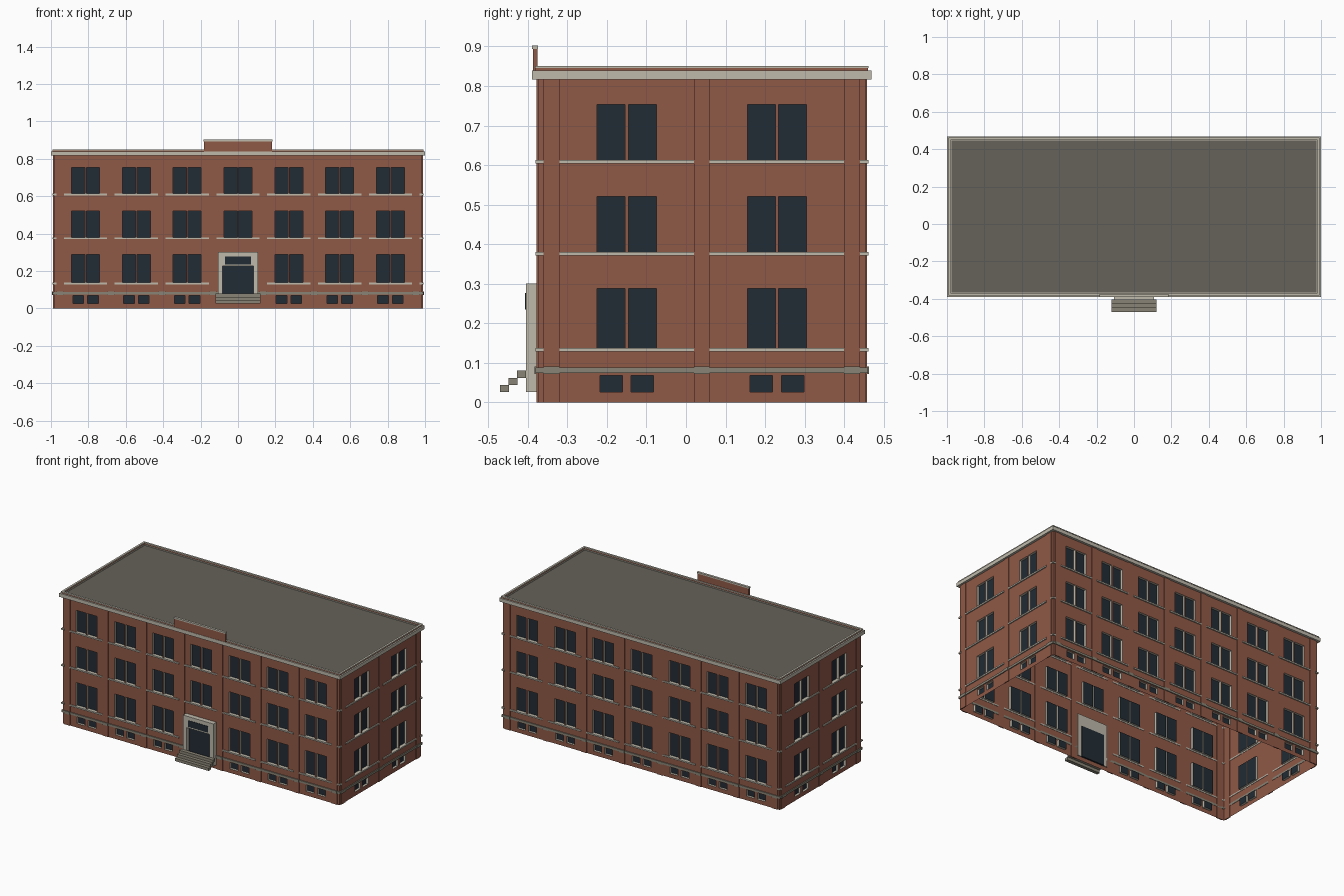
import bpy
import bmesh
from mathutils import Matrix, Vector

if "Cube" in bpy.data.objects:
    bpy.data.objects.remove(bpy.data.objects["Cube"], do_unlink=True)


def material(name, color):
    m = bpy.data.materials.new(name)
    m.use_nodes = True
    m.diffuse_color = (*color, 1)
    m.node_tree.nodes["Principled BSDF"].inputs["Base Color"].default_value = (*color, 1)
    return m


BRICK = material("brick red", (0.28, 0.10, 0.063))
STONE = material("pale stone", (0.52, 0.49, 0.41))
GREY = material("grey stone", (0.25, 0.23, 0.18))
GLASS = material("dark glass", (0.016, 0.025, 0.035))
ROOF = material("roof grey", (0.13, 0.122, 0.098))

CENTRE_Y = 0.04            # middle of the block; the steps reach further forward
HALF = (0.951, 0.38)       # outer pilaster centres along x and along y
BAYS = (7, 2)
WALL = 0.034               # wall plane beyond the outer pilaster centres
PILASTER = 0.02            # half width of a pilaster
WALL_TOP = 0.83

# Window rows: bottom, top, inner and outer offset of each pane from the bay centre
ROWS = [(0.026, 0.068, 0.011, 0.068),
        (0.137, 0.288, 0.004, 0.075),
        (0.38, 0.52, 0.004, 0.075),
        (0.613, 0.753, 0.004, 0.075)]


class Side:
    """One facade: u runs along it, d points outward from the pilaster line."""

    def __init__(self, index):
        self.front = index == 0
        self.rot = Matrix.Rotation(index * 1.5707963, 3, "Z")
        self.half, self.depth = HALF[index % 2], HALF[1 - index % 2]
        self.pitch = 2 * self.half / BAYS[index % 2]
        self.lines = [-self.half + i * self.pitch for i in range(BAYS[index % 2] + 1)]
        self.bays = [u + self.pitch / 2 for u in self.lines[:-1]]

    def point(self, u, d, z):
        return self.rot @ Vector((u, -self.depth - d, z)) + Vector((0, CENTRE_Y, 0))

    def box(self, bm, u, d, z):
        a, b = self.point(u[0], d[0], z[0]), self.point(u[1], d[1], z[1])
        size = [abs(q - p) for p, q in zip(a, b)]
        bmesh.ops.create_cube(bm, size=1, matrix=Matrix.Translation((a + b) / 2)
                              @ Matrix.Diagonal((*size, 1)))


SIDES = [Side(i) for i in range(4)]
FRONT = SIDES[0]


def finish(name, bm, *mats):
    mesh = bpy.data.meshes.new(name)
    bm.to_mesh(mesh)
    bm.free()
    for m in mats:
        mesh.materials.append(m)
    bpy.context.collection.objects.link(bpy.data.objects.new(name, mesh))


def boxes(name, mat, items):
    """Each item is (side, u range, d range, z range)."""
    bm = bmesh.new()
    for side, u, d, z in items:
        side.box(bm, u, d, z)
    finish(name, bm, mat)


def ring(name, mat, inner, outer, z):
    """Square-section frame running round the whole block."""
    items = []
    for i, s in enumerate(SIDES):
        end = s.half + (outer if i % 2 == 0 else inner)
        items.append((s, (-end, end), (inner, outer), z))
    boxes(name, mat, items)


# Walls: horizontal strips, with every window pane set back into a stone reveal
def quad(bm, corners, index=0):
    face = bm.faces.new([bm.verts.new(c) for c in corners])
    face.material_index = index


def rect(side, u0, u1, z0, z1, d):
    return [side.point(u, d, z) for u, z in ((u0, z0), (u1, z0), (u1, z1), (u0, z1))]


def has_window(side, bay, row):
    return not (side.front and abs(bay) < 0.01 and row < 2)


bm = bmesh.new()
for s in SIDES:
    end = s.half + WALL
    level = 0
    for row, (z0, z1, near, far) in enumerate(ROWS):
        quad(bm, rect(s, -end, end, level, z0, WALL))
        u = -end
        for bay in s.bays:
            if not has_window(s, bay, row):
                continue
            for a, b in ((bay - far, bay - near), (bay + near, bay + far)):
                quad(bm, rect(s, u, a, z0, z1, WALL))
                outer = rect(s, a, b, z0, z1, WALL)
                inner = rect(s, a, b, z0, z1, WALL - 0.015)
                for i in range(4):
                    j = (i + 1) % 4
                    quad(bm, (outer[i], outer[j], inner[j], inner[i]), 1)
                quad(bm, inner, 2)
                u = b
        quad(bm, rect(s, u, end, z0, z1, WALL))
        level = z1
    quad(bm, rect(s, -end, end, level, WALL_TOP, WALL))
bmesh.ops.remove_doubles(bm, verts=bm.verts, dist=0.0001)
finish("walls_and_windows", bm, BRICK, STONE, GLASS)

# Pilasters between the bays
boxes("pilasters", BRICK,
      [(s, (u - PILASTER, u + PILASTER), (WALL - 0.002, WALL + 0.004), (0, 0.818))
       for s in SIDES for u in s.lines])

# Sill courses, broken at the pilasters, with short returns at the corners
sills = []
for row, (top, _, _, _) in enumerate(ROWS[1:], 1):
    z = (top - 0.009, top)
    for s in SIDES:
        reach = s.pitch / 2 - PILASTER
        sills += [(s, (b - reach, b + reach), (WALL - 0.002, WALL + 0.007), z)
                  for b in s.bays if has_window(s, b, row)]
        for sign in (-1, 1):
            ends = sorted((sign * (s.half + PILASTER), sign * (s.half + WALL + 0.007)))
            sills.append((s, ends, (WALL - 0.002, WALL + 0.007), z))
boxes("sill_courses", STONE, sills)

# Base course, thicker across the pilasters and open at the doorway
base = []
for s in SIDES:
    end = s.half + WALL + 0.006
    for u in ((-end, -0.1), (0.1, end)) if s.front else ((-end, end),):
        base.append((s, u, (WALL - 0.002, WALL + 0.006), (0.074, 0.088)))
    base += [(s, (u - PILASTER, u + PILASTER), (WALL, WALL + 0.009), (0.072, 0.09))
             for u in s.lines]
boxes("base_course", GREY, base)

# Cornice, low parapet with coping, and roof
ring("cornice", STONE, 0.026, 0.049, (0.816, 0.839))
ring("parapet", BRICK, 0.030, 0.040, (0.839, 0.845))
ring("parapet_coping", STONE, 0.029, 0.042, (0.845, 0.85))
boxes("roof", ROOF, [(FRONT, (-HALF[0] - 0.03, HALF[0] + 0.03),
                      (0.03, -2 * HALF[1] - 0.03), (0.825, 0.834))])

# Raised panel above the entrance
boxes("raised_parapet", BRICK, [(FRONT, (-0.183, 0.183), (0.036, 0.047), (0.838, 0.893))])
boxes("raised_parapet_coping", STONE, [(FRONT, (-0.185, 0.185), (0.034, 0.049), (0.893, 0.902))])

# Entrance: stone surround, door, transom light and steps
depth = (WALL - 0.006, 0.065)
boxes("door_surround", STONE, [(FRONT, (-0.108, -0.082), depth, (0.026, 0.226)),
                               (FRONT, (0.082, 0.108), depth, (0.026, 0.226)),
                               (FRONT, (-0.108, 0.108), depth, (0.226, 0.30))])
boxes("door", GLASS, [(FRONT, (-0.082, 0.082), (WALL - 0.01, 0.04), (0.026, 0.226))])
boxes("transom_light", GLASS, [(FRONT, (-0.07, 0.07), (0.064, 0.067), (0.235, 0.276))])
boxes("steps", GREY,
      [(FRONT, (-0.12, 0.12), (0.064 + 0.022 * i, 0.088 + 0.021 * i),
        (0.062 - 0.018 * i, 0.08 - 0.018 * i)) for i in range(3)])
